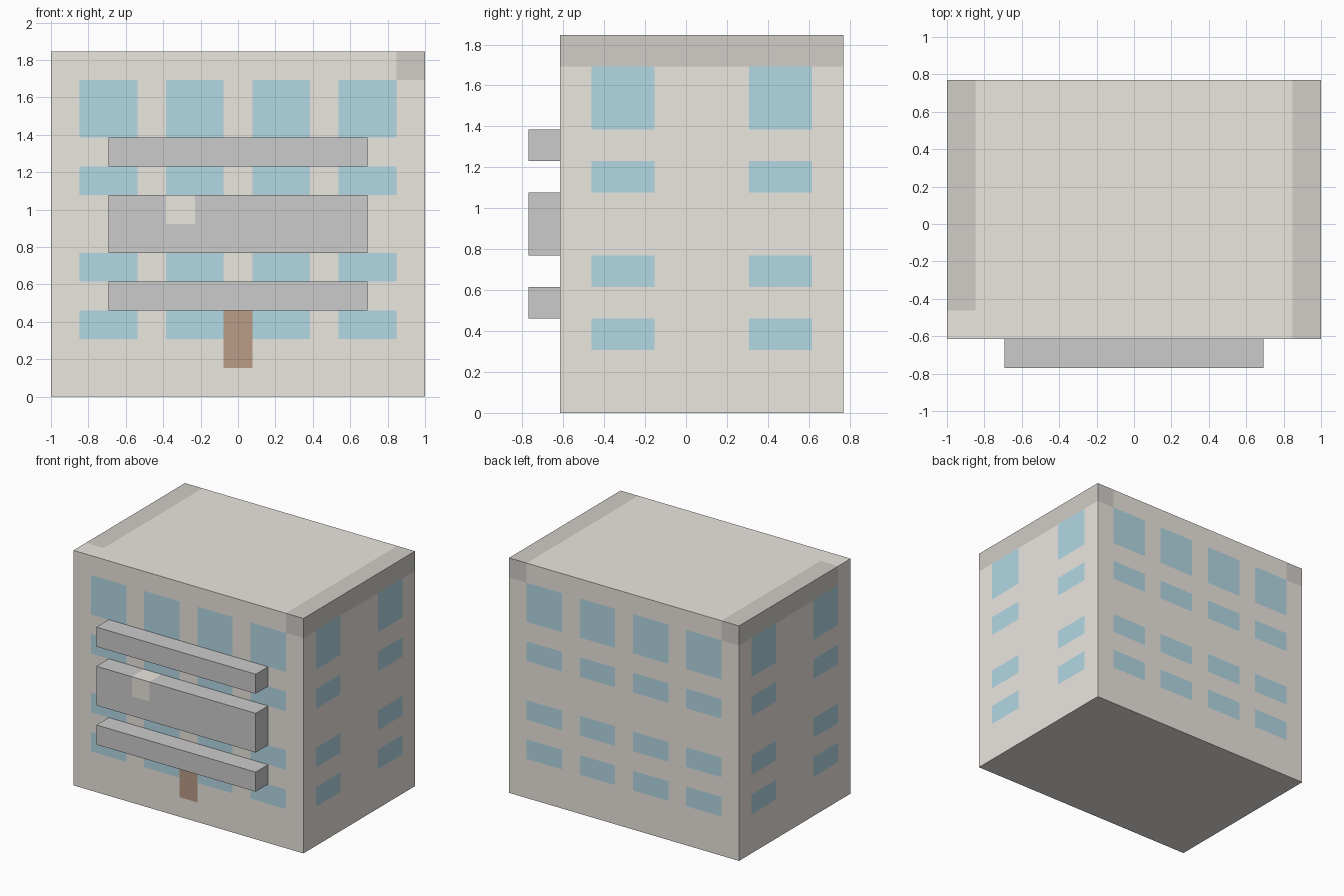
import bpy, bmesh
from mathutils import Vector

if "Cube" in bpy.data.objects:
    bpy.data.objects.remove(bpy.data.objects["Cube"])

U = 2 / 13                       # one grid block
ORIGIN = Vector((-1, -5 * U, 0))

def material(name, rgb):
    m = bpy.data.materials.new(name)
    m.diffuse_color = (*rgb, 1)
    m.use_nodes = True
    m.node_tree.nodes["Principled BSDF"].inputs["Base Color"].default_value = m.diffuse_color
    return m

BEIGE = material("beige", (0.83, 0.79, 0.74))
BLUE = material("glass_blue", (0.45, 0.69, 0.78))
BROWN = material("door_brown", (0.50, 0.33, 0.235))
TAUPE = material("trim_taupe", (0.635, 0.61, 0.575))
GREY = material("balcony_grey", (0.694, 0.694, 0.694))

def within(v, spans):
    return any(a < v < b for a, b in spans)

def build(lo, hi, classify, mats):
    """Box in grid blocks, cut on every grid line, its skin split into parts."""
    src = bmesh.new()
    bmesh.ops.create_cube(src, size=1)
    lo, hi = Vector(lo), Vector(hi)
    for v in src.verts:
        v.co = Vector(lo[i] + (v.co[i] + 0.5) * (hi[i] - lo[i]) for i in range(3))
    for axis in range(3):
        no = Vector((0, 0, 0))
        no[axis] = 1
        for k in range(int(lo[axis]) + 1, int(hi[axis])):
            bmesh.ops.bisect_plane(src, geom=src.verts[:] + src.edges[:] + src.faces[:],
                                   plane_co=no * k, plane_no=no)
    for name, mat in mats.items():
        bm = src.copy()
        bm.normal_update()
        # the block lying just behind each face decides its part
        drop = [f for f in bm.faces
                if classify(f.calc_center_median() - f.normal * 0.5, f.normal) != name]
        bmesh.ops.delete(bm, geom=drop, context='FACES')
        for v in bm.verts:
            v.co = v.co * U + ORIGIN
        me = bpy.data.meshes.new(name)
        bm.to_mesh(me)
        bm.free()
        me.materials.append(mat)
        bpy.context.collection.objects.link(bpy.data.objects.new(name, me))
    src.free()

# Window layout in grid blocks
ROWS = [(2, 3), (4, 5), (7, 8), (9, 11)]
FRONT_COLS = [(1, 3), (4, 6), (7, 9), (10, 12)]
SIDE_COLS = [(2, 4), (7, 9)]

def building_part(c, n):
    # roof edge strips; the left one stops one block short of the front
    if c.z > 11 and (c.x > 12 or (c.x < 1 and c.y > 2)):
        return "roof_trim"
    if n.y < -0.5 and 6 < c.x < 7 and 1 < c.z < 3:
        return "door"
    if abs(n.z) < 0.5 and within(c.z, ROWS):
        across, cols = (c.x, FRONT_COLS) if abs(n.y) > 0.5 else (c.y, SIDE_COLS)
        if within(across, cols):
            return "windows"
    return "walls"

# Main building
build((0, 1, 0), (13, 10, 12), building_part,
      {"walls": BEIGE, "windows": BLUE, "door": BROWN, "roof_trim": TAUPE})

# Plain balconies
for name, z0, z1 in (("lower_balcony", 3, 4), ("upper_balcony", 8, 9)):
    build((2, 0, z0), (11, 1, z1), lambda c, n, name=name: name, {name: GREY})

# Middle balcony with one beige block
def middle_part(c, n):
    return "balcony_block" if 4 < c.x < 5 and c.z > 6 else "middle_balcony"

build((2, 0, 5), (11, 1, 7), middle_part,
      {"middle_balcony": GREY, "balcony_block": BEIGE})
